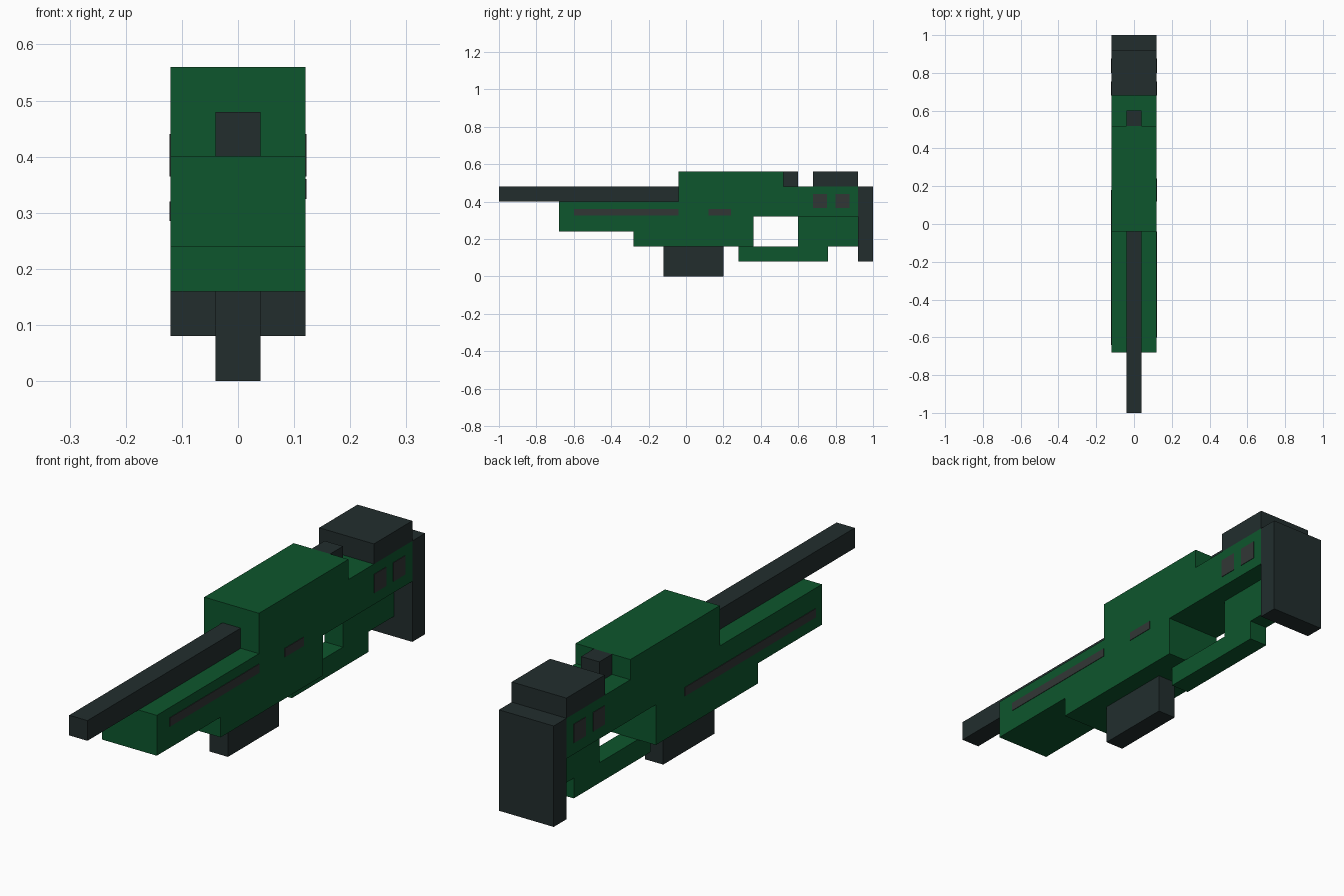
import bpy, bmesh

if "Cube" in bpy.data.objects:
    bpy.data.objects.remove(bpy.data.objects["Cube"])


def material(name, rgb):
    m = bpy.data.materials.new(name)
    m.diffuse_color = (*rgb, 1.0)
    m.use_nodes = True
    m.node_tree.nodes["Principled BSDF"].inputs["Base Color"].default_value = m.diffuse_color
    return m


GREEN = material("dark_green", (0.004, 0.093, 0.026))
DARK = material("charcoal", (0.016, 0.027, 0.027))
GREY = material("warm_grey", (0.031, 0.037, 0.036))


def extrude_profile(name, points, x0, x1, mat):
    """Extrude a side outline of (y, z) points from x0 to x1."""
    bm = bmesh.new()
    face = bm.faces.new([bm.verts.new((x0, y, z)) for y, z in points])
    ext = bmesh.ops.extrude_face_region(bm, geom=[face])
    verts = [g for g in ext["geom"] if isinstance(g, bmesh.types.BMVert)]
    bmesh.ops.translate(bm, verts=verts, vec=(x1 - x0, 0, 0))
    bmesh.ops.recalc_face_normals(bm, faces=bm.faces)
    mesh = bpy.data.meshes.new(name)
    bm.to_mesh(mesh)
    bm.free()
    mesh.materials.append(mat)
    obj = bpy.data.objects.new(name, mesh)
    bpy.context.collection.objects.link(obj)
    return obj


def box(name, x0, x1, y0, y1, z0, z1, mat):
    outline = [(y0, z0), (y1, z0), (y1, z1), (y0, z1)]
    return extrude_profile(name, outline, x0, x1, mat)


W, N = 0.12, 0.04  # half widths of the wide and narrow parts

# Wide body: fore-end, receiver and upper stock in one stepped outline
extrude_profile("body", [
    (-0.68, 0.24), (-0.28, 0.24), (-0.28, 0.16), (0.36, 0.16),
    (0.36, 0.32), (0.92, 0.32), (0.92, 0.48), (0.52, 0.48),
    (0.52, 0.56), (-0.04, 0.56), (-0.04, 0.40), (-0.68, 0.40)], -W, W, GREEN)

# Narrow lower stock with the guard under the opening
extrude_profile("lower_stock_and_guard", [
    (0.28, 0.08), (0.76, 0.08), (0.76, 0.16), (0.92, 0.16),
    (0.92, 0.32), (0.60, 0.32), (0.60, 0.16), (0.28, 0.16)], -N, N, GREEN)

# Dark fittings
box("barrel", -N, N, -1.0, -0.04, 0.40, 0.48, DARK)
box("magazine", -N, N, -0.12, 0.20, 0.0, 0.16, DARK)
box("bolt", -N, N, 0.52, 0.60, 0.48, 0.56, DARK)
box("cheek_pad", -W, W, 0.68, 0.92, 0.48, 0.56, DARK)
box("butt_plate", -W, W, 0.92, 1.0, 0.08, 0.48, DARK)

# Thin painted plates on the sides
E = 0.002


def side_plate(name, side, y0, y1, z0, z1):
    x = side * W
    box(name, x - E, x + E, y0, y1, z0, z1, GREY)


for side, label in ((1, "right"), (-1, "left")):
    for i, y in enumerate((0.68, 0.80)):
        side_plate(f"stock_spot_{label}_{i + 1}", side, y, y + 0.075, 0.365, 0.44)

side_plate("long_groove_right", 1, -0.60, -0.04, 0.325, 0.36)
side_plate("short_groove_right", 1, 0.12, 0.24, 0.325, 0.36)
side_plate("long_groove_left", -1, -0.64, 0.18, 0.285, 0.32)
